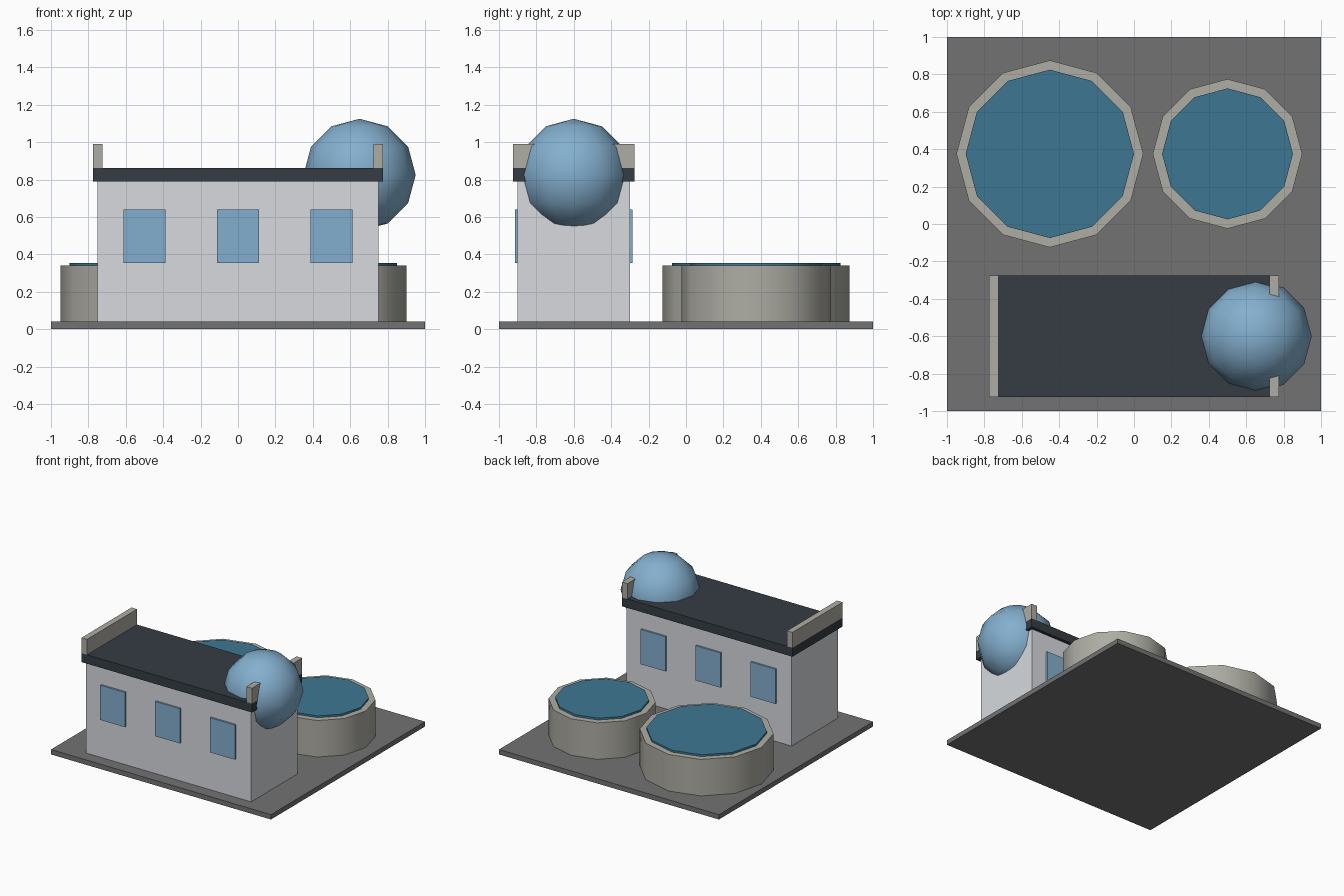
import bpy
import math

cube = bpy.data.objects.get("Cube")
if cube:
    bpy.data.objects.remove(cube, do_unlink=True)


def material(name, rgb):
    m = bpy.data.materials.new(name)
    m.use_nodes = True
    m.diffuse_color = (*rgb, 1)
    m.node_tree.nodes["Principled BSDF"].inputs["Base Color"].default_value = (*rgb, 1)
    return m


paving = material("dark grey paving", (0.17, 0.17, 0.17))
wall = material("pale grey wall", (0.68, 0.70, 0.73))
slate = material("dark slate", (0.035, 0.046, 0.057))
concrete = material("warm grey concrete", (0.42, 0.415, 0.37))
glass = material("light blue", (0.23, 0.43, 0.62))
water = material("deep blue water", (0.048, 0.187, 0.29))


def finish(name, mat, smooth=False):
    obj = bpy.context.object
    obj.name = name
    obj.data.materials.append(mat)
    if smooth:
        bpy.ops.object.shade_smooth_by_angle(angle=math.radians(45))
    return obj


def box(name, mat, centre, size):
    """Axis-aligned box; the centre's z is its underside."""
    x, y, z = centre
    bpy.ops.mesh.primitive_cube_add(size=1, location=(x, y, z + size[2] / 2))
    obj = finish(name, mat)
    obj.scale = size
    bpy.ops.object.transform_apply(location=False, rotation=False, scale=True)


def drum(name, mat, x, y, radius, z0, z1):
    bpy.ops.mesh.primitive_cylinder_add(vertices=12, radius=radius, depth=z1 - z0,
                                        location=(x, y, (z0 + z1) / 2))
    finish(name, mat, True)


# Ground slab
box("ground_slab", paving, (0, 0, 0), (2, 2, 0.04))

# Building with an overhanging flat roof
house_y = -0.6
box("building_walls", wall, (0, house_y, 0.04), (1.5, 0.6, 0.75))
box("roof_slab", slate, (0, house_y, 0.79), (1.55, 0.65, 0.073))

# Parapets on both roof ends
for side, name in ((-1, "right"), (1, "left")):
    box(name + "_parapet", concrete, (side * 0.75, house_y, 0.863), (0.05, 0.65, 0.127))

# Windows on the front and back walls
for side, name in ((-1, "front"), (1, "back")):
    for i in (-1, 0, 1):
        box(f"{name}_window_{i + 2}", glass, (i * 0.5, house_y + side * 0.3, 0.355),
            (0.225, 0.03, 0.285))

# Faceted dome at the end of the roof
bpy.ops.mesh.primitive_uv_sphere_add(segments=12, ring_count=6, radius=0.3,
                                     location=(0.65, house_y, 0.825))
finish("roof_dome", glass, True)

# Round tanks with water surfaces
for name, x, radius in (("large", -0.45, 0.45), ("small", 0.5, 0.35)):
    drum(name + "_tank", concrete, x, 0.375, radius + 0.05, 0.04, 0.34)
    drum(name + "_tank_water", water, x, 0.375, radius, 0.33, 0.355)
